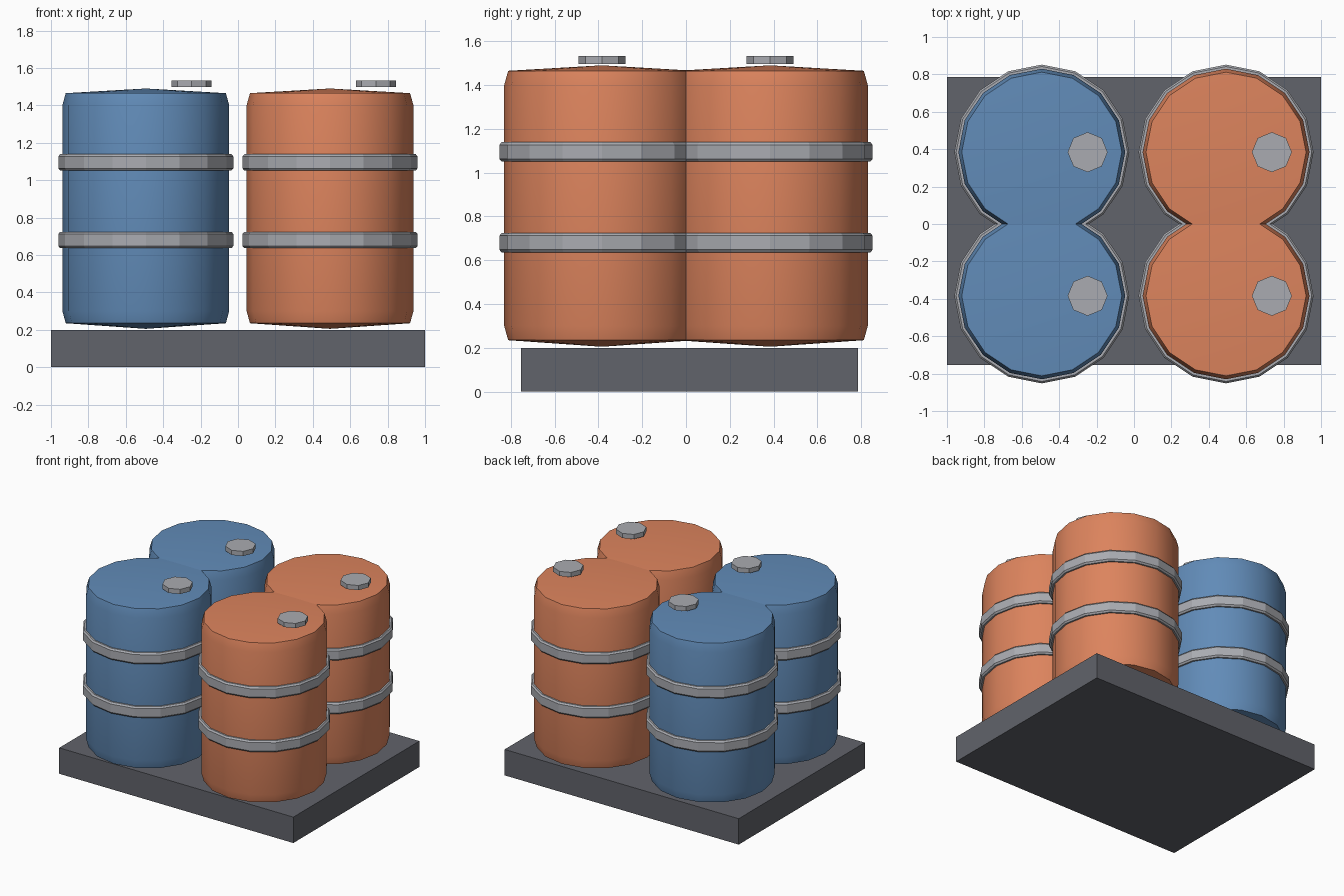
import bpy, bmesh
from math import radians, cos, sin, tau

if "Cube" in bpy.data.objects:
    bpy.data.objects.remove(bpy.data.objects["Cube"])


def material(name, rgb):
    m = bpy.data.materials.new(name)
    m.diffuse_color = (*rgb, 1)
    m.use_nodes = True
    m.node_tree.nodes["Principled BSDF"].inputs["Base Color"].default_value = m.diffuse_color
    return m


BLUE = material("blue_paint", (0.12, 0.26, 0.48))
ORANGE = material("orange_paint", (0.72, 0.23, 0.11))
STEEL = material("steel", (0.40, 0.41, 0.44))
DARK = material("dark_pallet", (0.12, 0.125, 0.145))


def finish(name, bm, loc, mat, smooth=False):
    bmesh.ops.recalc_face_normals(bm, faces=bm.faces)
    me = bpy.data.meshes.new(name)
    bm.to_mesh(me)
    bm.free()
    me.materials.append(mat)
    ob = bpy.data.objects.new(name, me)
    ob.location = loc
    bpy.context.collection.objects.link(ob)
    if smooth:
        bpy.ops.object.select_all(action='DESELECT')
        ob.select_set(True)
        bpy.context.view_layer.objects.active = ob
        bpy.ops.object.shade_smooth_by_angle(angle=radians(30))
    return ob


def revolve(name, profile, sides, loc, mat, smooth=False, closed=False):
    """Turn (radius, z) points around z; radius 0 becomes a single tip."""
    bm = bmesh.new()
    rings = []
    for r, z in profile:
        if r == 0:
            rings.append([bm.verts.new((0, 0, z))] * sides)
        else:
            rings.append([bm.verts.new((r * cos(tau * i / sides), r * sin(tau * i / sides), z))
                          for i in range(sides)])
    pairs = list(zip(rings, rings[1:]))
    if closed:
        pairs.append((rings[-1], rings[0]))
    for a, b in pairs:
        for i in range(sides):
            j = (i + 1) % sides
            bm.faces.new(list(dict.fromkeys((a[i], a[j], b[j], b[i]))))
    return finish(name, bm, loc, mat, smooth)


# pallet slab
bm = bmesh.new()
bmesh.ops.create_cube(bm, size=1)
bmesh.ops.scale(bm, vec=(2, 1.538, 0.2), verts=bm.verts)
finish("pallet", bm, (0, 0.016, 0.1), DARK)

# profiles: barrel with shallow conical ends, chamfered hoop, bung cap
BARREL = [(0, 0.205), (0.428, 0.235), (0.446, 0.30), (0.446, 1.40), (0.428, 1.465), (0, 1.49)]
HOOP = [(0.43, -0.044), (0.458, -0.044), (0.468, -0.032),
        (0.468, 0.032), (0.458, 0.044), (0.43, 0.044)]
BUNG = [(0, 1.497), (0.107, 1.497), (0.107, 1.533), (0, 1.533)]

# four barrels, each with two hoops and an off-centre bung
for side, x, paint in (("left", -0.493, BLUE), ("right", 0.492, ORANGE)):
    for end, y in (("front", -0.384), ("back", 0.384)):
        tag = f"{end}_{side}"
        revolve(f"barrel_{tag}", BARREL, 16, (x, y, 0), paint, smooth=True)
        for level, z in (("lower", 0.68), ("upper", 1.095)):
            revolve(f"{level}_hoop_{tag}", HOOP, 16, (x, y, z), STEEL, closed=True)
        revolve(f"bung_{tag}", BUNG, 8, (x + 0.245, y, 0), STEEL)
